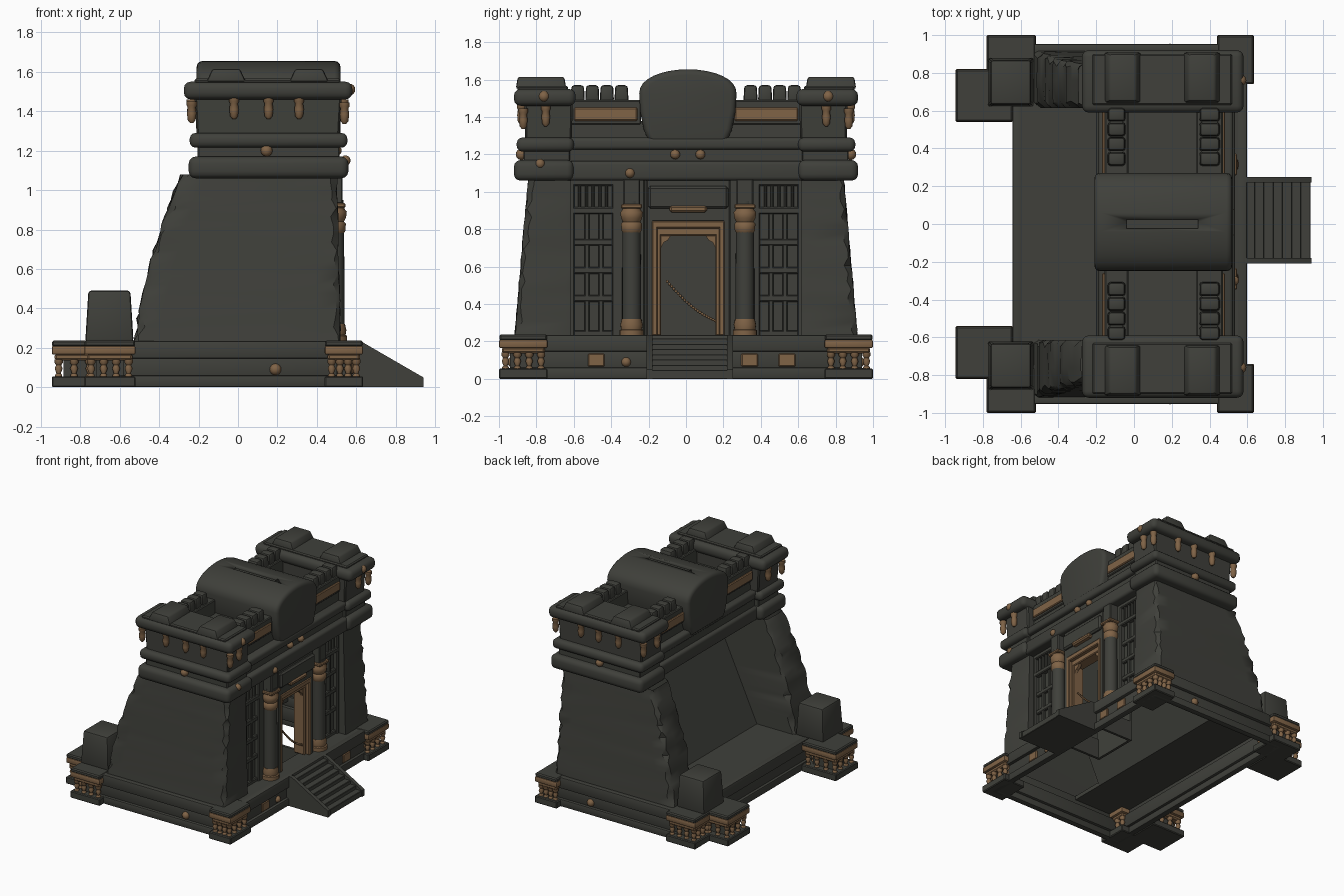
import bpy, bmesh, math, random
from mathutils import Vector, Matrix

if "Cube" in bpy.data.objects:
    bpy.data.objects.remove(bpy.data.objects["Cube"])
random.seed(4)

def material(name, rgb):
    m = bpy.data.materials.new(name)
    m.diffuse_color = (*rgb, 1)
    m.use_nodes = True
    m.node_tree.nodes["Principled BSDF"].inputs["Base Color"].default_value = m.diffuse_color
    return m
STONE = material("dark_stone", (0.05, 0.051, 0.043))
BRONZE = material("aged_bronze", (0.215, 0.125, 0.062))
CY = 0.012  # centre line of the doorway

def finish(name, bm, mat, angle=35, closed=True):
    if closed:
        bmesh.ops.recalc_face_normals(bm, faces=bm.faces)
    me = bpy.data.meshes.new(name)
    bm.to_mesh(me)
    bm.free()
    me.materials.append(mat)
    me.shade_smooth()
    me.set_sharp_from_angle(angle=math.radians(angle))
    ob = bpy.data.objects.new(name, me)
    bpy.context.collection.objects.link(ob)
    return ob

def box(name, x, y, z, mat=STONE, bev=0.006, taper=(1, 1), seg=1):
    bm = bmesh.new()
    bmesh.ops.create_cube(bm, size=1)
    for v in bm.verts:
        t = taper if v.co.z > 0 else (1, 1)
        v.co = (sum(x) / 2 + v.co.x * (x[1] - x[0]) * t[0],
                sum(y) / 2 + v.co.y * (y[1] - y[0]) * t[1],
                sum(z) / 2 + v.co.z * (z[1] - z[0]))
    if bev:
        bmesh.ops.bevel(bm, geom=bm.edges[:], offset=bev, segments=seg, affect='EDGES', profile=0.5)
    return finish(name, bm, mat)

def roll(name, x, y, z, bev=0.035):  # rounded moulding
    return box(name, x, y, z, STONE, bev, seg=3)

def prism(name, pts, a0, a1, axis, mat=STONE, bev=0):  # profile extruded along x or y
    bm = bmesh.new()
    co = (lambda p, a: (a, p[0], p[1])) if axis == 'x' else (lambda p, a: (p[0], a, p[1]))
    f = bm.faces.new([bm.verts.new(co(p, a0)) for p in pts])
    r = bmesh.ops.extrude_face_region(bm, geom=[f])
    d = Vector((a1 - a0, 0, 0) if axis == 'x' else (0, a1 - a0, 0))
    bmesh.ops.translate(bm, vec=d, verts=[v for v in r['geom'] if isinstance(v, bmesh.types.BMVert)])
    if bev:
        caps = [e for e in bm.edges if abs((e.verts[0].co - e.verts[1].co).dot(d)) < 1e-6]
        bmesh.ops.bevel(bm, geom=caps, offset=bev, segments=3, affect='EDGES', profile=0.5)
    return finish(name, bm, mat)

def lathes(name, prof, places, mat=BRONZE, n=10):  # turned shapes, many in one object
    bm = bmesh.new()
    for p in places:
        rings = [[bm.verts.new((p[0] + r * math.cos(2 * math.pi * i / n),
                                p[1] + r * math.sin(2 * math.pi * i / n), p[2] + z))
                  for i in range(n)] for r, z in prof]
        for a, b in zip(rings, rings[1:]):
            for i in range(n):
                bm.faces.new((a[i], a[(i + 1) % n], b[(i + 1) % n], b[i]))
        bm.faces.new(rings[0])
        bm.faces.new(rings[-1])
    return finish(name, bm, mat, 50)

def beads(name, places, r, mat=BRONZE):
    bm = bmesh.new()
    for p in places:
        bmesh.ops.create_uvsphere(bm, u_segments=12, v_segments=8, radius=r, matrix=Matrix.Translation(p))
    return finish(name, bm, mat, 60)

def span(s, a, b):  # y range mirrored by side
    return (a, b) if s > 0 else (-b, -a)

# Hollow base, open below the building: floor strips and three stacked rims
box("rear_floor", (-0.63, -0.19), (-0.93, 0.93), (0.2, 0.232), bev=0)
box("porch_floor", (0.42, 0.585), (-0.93, 0.93), (0.2, 0.232), bev=0)
for nm, z, i in (("foot", (0.0, 0.06), 0), ("recess", (0.05, 0.16), 0.022), ("rim", (0.145, 0.235), -0.003)):
    x0, x1, y1, t = -0.64 + i, 0.595 - i, 0.95 - i, 0.05
    box(f"base_{nm}_door_side", (x1 - t, x1), (-y1, y1), z, bev=0.01, seg=2)
    box(f"base_{nm}_rear_side", (x0, x0 + t), (-y1, y1), z, bev=0.01, seg=2)
    for s in (-1, 1):
        box(f"base_{nm}_flank", (x0, x1), span(s, y1 - t, y1), z, bev=0.01, seg=2)
# entrance pocket that hangs under the doorway, open at the bottom
for s in (-1, 1):
    box("entrance_pocket_side", (0.2, 0.5), (CY + s * 0.18 - 0.01, CY + s * 0.18 + 0.01), (0.08, 0.24), bev=0)
box("entrance_pocket_rear", (0.19, 0.21), (CY - 0.19, CY + 0.19), (0.08, 0.84), bev=0)
for y in (-0.48, 0.34, 0.54):
    box("base_plaque", (0.56, 0.585), (y - 0.045, y + 0.045), (0.065, 0.135), BRONZE)

# Corner piers with little balusters
BAL = [(0.018, 0), (0.018, 0.012), (0.011, 0.02), (0.02, 0.045), (0.013, 0.062), (0.022, 0.075), (0.022, 0.09)]
for s in (-1, 1):
    for x, y in (((0.44, 0.635), (0.74, 1.0)), ((-0.78, -0.52), (0.76, 1.0)), ((-0.945, -0.64), (0.54, 0.82))):
        yy = span(s, *y)
        box("pier_foot", x, yy, (0, 0.055))
        box("pier_core", (x[0] + 0.06, x[1] - 0.06), (yy[0] + 0.06, yy[1] - 0.06), (0.05, 0.16), bev=0)
        box("pier_band_lower", (x[0] + 0.015, x[1] - 0.015), (yy[0] + 0.015, yy[1] - 0.015), (0.135, 0.17), BRONZE, 0.01)
        box("pier_band_upper", x, yy, (0.165, 0.21), BRONZE, 0.01, seg=2)
        box("pier_cap", (x[0] + 0.002, x[1] - 0.002), (yy[0] + 0.002, yy[1] - 0.002), (0.205, 0.237), bev=0.008)
        pl = []
        for i in range(4):
            t = i / 3
            px = x[0] + 0.035 + t * (x[1] - x[0] - 0.07)
            py = yy[0] + 0.035 + t * (yy[1] - yy[0] - 0.07)
            pl += [(px, yy[0] + 0.035, 0.05), (px, yy[1] - 0.035, 0.05)]
            if 0 < i < 3:
                pl += [(x[0] + 0.035, py, 0.05), (x[1] - 0.035, py, 0.05)]
        lathes("pier_balusters", BAL, pl, n=8)
    box("rear_block", (-0.775, -0.53), span(s, 0.62, 0.88), (0.23, 0.49), bev=0.015, taper=(0.87, 0.9), seg=2)

# Battered side walls with chipped corners, hollow inside
def pylon(s):
    bm, rings, n = bmesh.new(), [], 20
    for k in range(n + 1):
        t = k / n
        z = 0.22 + t * 0.86
        xb = -0.525 + 0.16 * t + 0.085 * t ** 3
        xf, yi, yo = 0.522 - 0.02 * t, 0.615, 0.918 - 0.075 * t
        c = [random.uniform(0.008, 0.04) for _ in range(4)]
        j = lambda: random.uniform(-0.007, 0.003)
        b = random.uniform(-0.012, 0.006)
        lean = -0.2 + 0.42 * t  # inner face stops at the leaning rear wall
        pts = [(lean, yi), (xb + c[0], yi), (xb + b, yi + c[0]), (xb + b + j(), 0.76), (xb + b, yo - c[2]),
               (xb + c[2], yo + j()), (xb + 0.12, yo), (0.2, yo + j() * 0.5), (xf - 0.12, yo), (xf - c[1], yo + j()),
               (xf + j(), yo - c[1]), (xf + j(), yi + 0.03), (xf - 0.005, yi), (0.4, yi)]
        rings.append([bm.verts.new((x, y * s, z)) for x, y in pts])
    for a, b in zip(rings, rings[1:]):
        for i in range(len(a) - 1):
            q = (a[i], a[i + 1], b[i + 1], b[i])
            bm.faces.new(q if s < 0 else q[::-1])
    finish("battered_wall", bm, STONE, 40, False)
for s in (-1, 1):
    pylon(s)

# Leaning rear wall in the recess, and front wall around the doorway
prism("rear_leaning_wall", [(-0.21, 0.2), (0.2, 1.08), (0.215, 1.08), (-0.19, 0.2)], -0.63, 0.63, 'y')
box("front_wall_lintel", (0.4, 0.5), (CY - 0.22, CY + 0.22), (0.84, 1.07))
box("lintel_panel", (0.49, 0.525), (CY - 0.215, CY + 0.215), (0.91, 1.03), bev=0.012)
box("lintel_crest", (0.49, 0.535), (CY - 0.1, CY + 0.1), (0.89, 0.925), BRONZE, 0.01)
for s in (-1, 1):
    box("door_jamb_wall", (0.38, 0.5), (CY + s * 0.205 - 0.02, CY + s * 0.205 + 0.02), (0.22, 1.07))
    # latticed windows
    box("window_back", (0.4, 0.425), span(s, 0.2, 0.63), (0.22, 1.07), bev=0)
    for a, b in ((0.22, 0.395), (0.595, 0.63)):
        box("window_post", (0.41, 0.46), span(s, a, b), (0.22, 1.07))
    for z in (0.24, 0.43, 0.58, 0.73, 0.9, 1.05):
        box("window_rail", (0.41, 0.46 if z > 0.8 else 0.447), span(s, 0.38, 0.61), (z - 0.018, z + 0.018))
    for y in (0.455, 0.53):
        box("window_bar", (0.41, 0.445), span(s, y - 0.014, y + 0.014), (0.22, 0.9))
    for i in range(5):
        y = 0.425 + i * 0.036
        box("vent_slat", (0.41, 0.45), span(s, y - 0.008, y + 0.008), (0.9, 1.05))
    # bronze door frame in two steps, and corner brackets
    for a, b, x, h in ((0.165, 0.195, 0.505, 0.845), (0.145, 0.17, 0.475, 0.8)):
        box("door_frame_side", (0.38, x), (CY + min(s * a, s * b), CY + max(s * a, s * b)), (0.23, h), BRONZE)
    prism("door_bracket", [(CY + s * y, z) for y, z in ((0.15, 0.77), (0.09, 0.77), (0.11, 0.74), (0.13, 0.73), (0.15, 0.69))],
          0.44, 0.465, 'x', BRONZE)
    # columns
    p = [(0.49, CY + s * 0.303, 0.23)]
    lathes("column_shaft", [(0.05, 0), (0.05, 0.35), (0.046, 0.72)], p, STONE, 20)
    lathes("column_base", [(0.064, 0), (0.064, 0.03), (0.056, 0.035), (0.06, 0.06), (0.053, 0.09)], p, BRONZE, 20)
    lathes("column_capital", [(0.046, 0.55), (0.056, 0.565), (0.057, 0.6), (0.048, 0.61), (0.058, 0.63), (0.062, 0.66),
                              (0.05, 0.675), (0.05, 0.7)], p, BRONZE, 14)
    box("column_abacus", (0.435, 0.545), (p[0][1] - 0.057, p[0][1] + 0.057), (0.91, 0.935), BRONZE)
    box("column_block", (0.42, 0.53), (p[0][1] - 0.045, p[0][1] + 0.045), (0.93, 1.07))
for a, b, x, z in ((0.195, 0.195, 0.505, (0.805, 0.845)), (0.17, 0.17, 0.475, (0.765, 0.81))):
    box("door_frame_top", (0.38, x), (CY - a, CY + b), z, BRONZE)
beads("door_chain", [(0.46, -0.1 + 0.28 * i / 24, 0.52 - 0.22 * i / 24 - 0.03 * math.sin(math.pi * i / 24))
                     for i in range(25)], 0.008)

# Upper mouldings: middle section, then projecting towers
roll("middle_moulding_low", (-0.2, 0.535), (-0.64, 0.64), (1.06, 1.165), 0.02)
box("middle_neck_low", (-0.17, 0.49), (-0.64, 0.64), (1.15, 1.24))
roll("middle_moulding_high", (-0.19, 0.525), (-0.64, 0.64), (1.225, 1.29), 0.02)
box("roof_terrace", (-0.14, 0.46), (-0.64, 0.64), (1.28, 1.38))
for s in (-1, 1):
    roll("tower_moulding_low", (-0.25, 0.56), span(s, 0.6, 0.92), (1.06, 1.17))
    box("tower_neck_low", (-0.205, 0.515), span(s, 0.62, 0.87), (1.15, 1.24))
    roll("tower_moulding_high", (-0.245, 0.555), span(s, 0.6, 0.905), (1.215, 1.29), 0.03)
    box("tower_neck_high", (-0.21, 0.515), span(s, 0.61, 0.86), (1.28, 1.48), bev=0.01, taper=(1.03, 1.03))
    roll("tower_cornice", (-0.275, 0.58), span(s, 0.59, 0.92), (1.46, 1.55))
    box("tower_cap", (-0.22, 0.52), span(s, 0.63, 0.9), (1.54, 1.565), bev=0.008)
    for x in (-0.06, 0.36):
        box("tower_hump", (x - 0.1, x + 0.1), span(s, 0.64, 0.91), (1.55, 1.615), bev=0.012, taper=(0.7, 0.92), seg=2)
    # parapets with bronze strips and merlons
    for x0, x1, f0, f1 in ((0.33, 0.47, 0.46, 0.482), (-0.155, -0.03, -0.17, -0.15)):
        box("parapet", (x0, x1), span(s, 0.24, 0.62), (1.36, 1.49))
        box("parapet_strip", (f0, f1), span(s, 0.26, 0.6), (1.38, 1.45), BRONZE)
        for i in range(4):
            y = 0.345 + i * 0.078
            box("merlon", (x0 + 0.015, x1 - 0.015), span(s, y - 0.038, y + 0.038), (1.48, 1.57), bev=0.015, taper=(0.92, 0.88), seg=2)
    # hanging bronze drops and studs
    DROP = [(0.008, 0), (0.02, 0.015), (0.024, 0.05), (0.02, 0.08), (0.026, 0.09), (0.026, 0.11)]
    lathes("cornice_drops", DROP, [(x, s * 0.88, 1.36) for x in (-0.02, 0.155, 0.31)] +
           [(0.535, s * 0.75, 1.35), (0.54, s * 0.87, 1.335), (-0.235, s * 0.87, 1.34), (-0.235, s * 0.7, 1.35)])
    beads("wall_studs", [(0.145, s * 0.88, 1.2), (0.565, s * 0.76, 1.51), (0.19, s * 0.925, 0.09)], 0.03)
beads("facade_studs", [(0.5, CY - 0.07, 1.2), (0.5, CY + 0.065, 1.2), (0.53, -0.3, 1.1), (0.57, -0.32, 0.09),
                       (0.545, -0.78, 1.15)], 0.026)

# Arched crown over the door, narrowing below, with a slot cut in the top
arch = [(-0.19, 1.25), (0.21, 1.25), (0.245, 1.33), (0.265, 1.43)]
for i in range(17):
    a = math.pi * i / 16
    arch.append((0.01 + 0.26 * math.cos(a), 1.525 + 0.13 * math.sin(a) ** 0.9))
arch += [(-0.245, 1.43), (-0.225, 1.33)]
crown = prism("arched_crown", arch, -0.21, 0.52, 'x', STONE, 0.03)
cutter = box("slot_cutter", (-0.04, 0.34), (-0.025, 0.025), (1.635, 1.75), bev=0)
cutter.hide_render = True
cutter.hide_viewport = True
cut = crown.modifiers.new("slot", 'BOOLEAN')
cut.operation = 'DIFFERENCE'
cut.object = cutter

# Entrance stairs with sloped cheeks
for i in range(7):
    box("stair_step", (0.57, 0.64 + i * 0.049), (-0.19, 0.23), (0.0, 0.215 - i * 0.028), bev=0.003)
for y in (-0.21, 0.22):
    prism("stair_cheek", [(0.57, 0), (0.94, 0), (0.94, 0.05), (0.62, 0.235), (0.57, 0.235)], y, y + 0.03, 'y')
